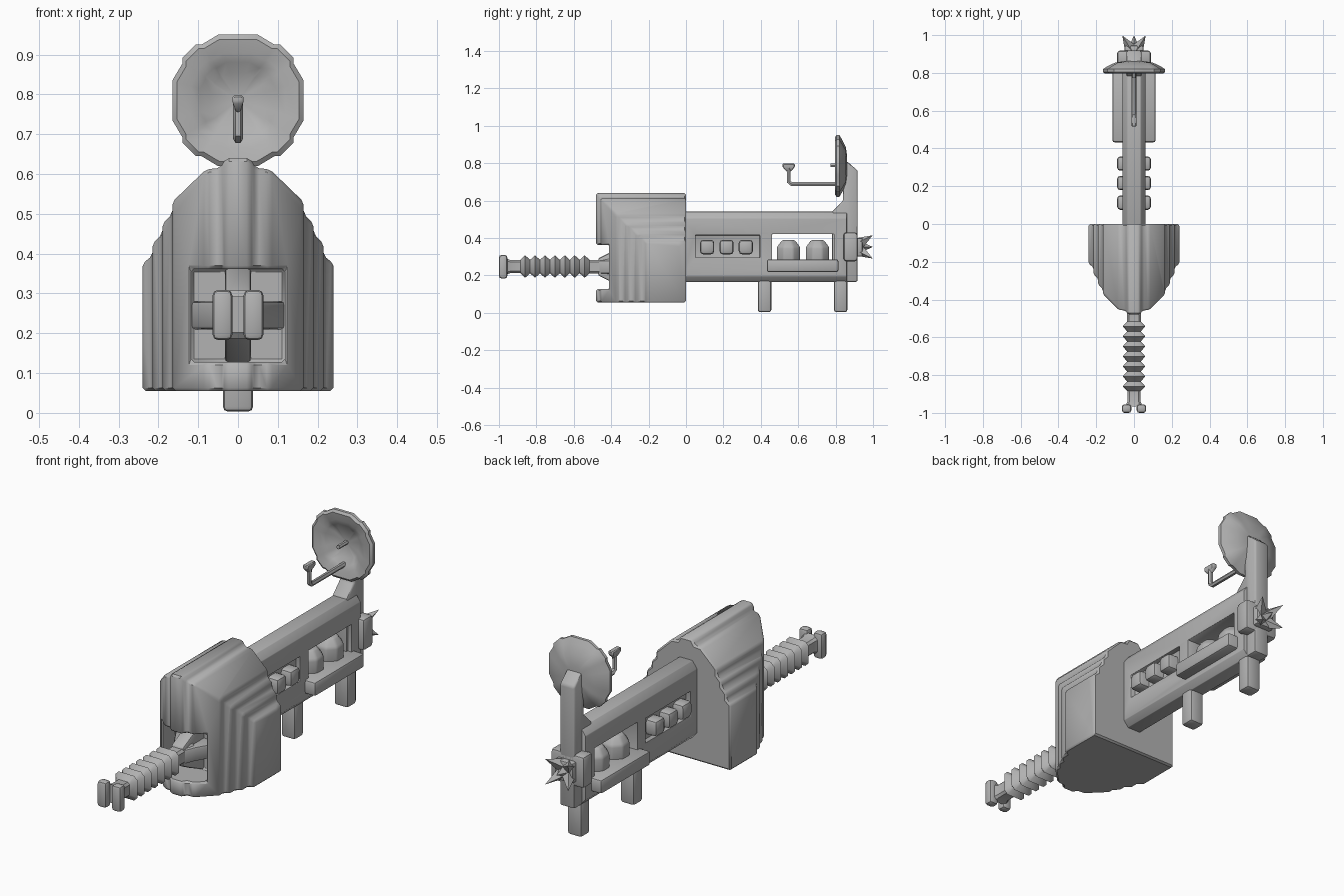
import bpy, bmesh, math
from mathutils import Vector

if "Cube" in bpy.data.objects:
    bpy.data.objects.remove(bpy.data.objects["Cube"])

grey = bpy.data.materials.new("stone grey")
grey.use_nodes = True
COL = (0.45, 0.45, 0.45, 1)
grey.diffuse_color = COL
for n in grey.node_tree.nodes:
    if n.type == 'BSDF_PRINCIPLED':
        n.inputs["Base Color"].default_value = COL
        n.inputs["Roughness"].default_value = 0.8


def activate(ob):
    bpy.ops.object.select_all(action='DESELECT')
    ob.select_set(True)
    bpy.context.view_layer.objects.active = ob


def make(name, bm):
    bmesh.ops.recalc_face_normals(bm, faces=bm.faces)
    me = bpy.data.meshes.new(name)
    bm.to_mesh(me)
    bm.free()
    ob = bpy.data.objects.new(name, me)
    bpy.context.collection.objects.link(ob)
    me.materials.append(grey)
    return ob


def finish(ob, bevel=0.0, segs=2):
    activate(ob)
    if bevel:
        m = ob.modifiers.new("bevel", 'BEVEL')
        m.width, m.segments, m.limit_method = bevel, segs, 'ANGLE'
        m.angle_limit = math.radians(35)
        bpy.ops.object.modifier_apply(modifier=m.name)
    bpy.ops.object.shade_smooth_by_angle(angle=math.radians(40))
    return ob


def boolean(ob, cutter, op):
    activate(ob)
    m = ob.modifiers.new("bool", 'BOOLEAN')
    m.operation, m.object, m.solver = op, cutter, 'EXACT'
    bpy.ops.object.modifier_apply(modifier=m.name)
    bpy.data.objects.remove(cutter)


def loft(name, rings):
    """Skin equal-length rings of points, capping both ends."""
    bm = bmesh.new()
    rows = [[bm.verts.new(p) for p in r] for r in rings]
    n = len(rows[0])
    for a, b in zip(rows, rows[1:]):
        for i in range(n):
            bm.faces.new((a[i], a[(i + 1) % n], b[(i + 1) % n], b[i]))
    bm.faces.new(rows[0])
    bm.faces.new(rows[-1])
    return make(name, bm)


def box(name, x, y, z):
    quad = [(x[0], y[0]), (x[1], y[0]), (x[1], y[1]), (x[0], y[1])]
    return loft(name, [[(a, b, h) for a, b in quad] for h in z])


def mirrored(half):
    return half + [(-a, b) for a, b in reversed(half)]


def along_y(name, half, y0, y1):
    pts = mirrored(half)
    return loft(name, [[(a, y, b) for a, b in pts] for y in (y0, y1)])


# Stepped housing: front outline intersected with plan outline
steps = [(.24, .375), (.215, .395), (.215, .425), (.19, .45), (.19, .475),
         (.165, .5), (.165, .53), (.08, .612), (.045, .615), (.03, .64)]
plan = [(.24, -.21), (.215, -.23), (.215, -.265), (.19, -.29), (.19, -.32),
        (.165, -.345), (.165, -.37), (.08, -.455), (.045, -.458), (.03, -.48)]
housing = along_y("housing", [(.24, .055)] + steps, -.6, 0)
pts = mirrored([(.24, .1)] + plan)
boolean(housing, loft("cutter", [[(a, b, h) for a, b in pts] for h in (0, .8)]), 'INTERSECT')
boolean(housing, box("cutter", (-.118, .118), (-.6, -.31), (.128, .362)), 'DIFFERENCE')
finish(housing, .008, 1)

# Flared cross struts inside the mouth
for name, ends in (("mouth_cross_bar", ((.035, .035, -.47), (.06, .035, -.41), (.125, .035, -.3))),
                   ("mouth_upright", ((.033, .045, -.47), (.033, .075, -.41), (.033, .125, -.3)))):
    strut = loft(name, [[(sx * w, y, .245 + sz * h) for sx, sz in ((-1, -1), (1, -1), (1, 1), (-1, 1))]
                        for w, h, y in ends])
    finish(strut, .01)

# Ribbed square drill shaft
rows = [(-.965, .045), (-.94, .035), (-.885, .035)]
for i in range(7):
    y = -.86 + i * .053
    rows += [(y, .06), (y + .0265, .036)]
rows += [(-.47, .036), (-.40, .045)]
shaft = loft("drill_shaft", [[(sx * r, y, .247 + sz * r) for sx, sz in
                              ((-1, -.7), (-.7, -1), (.7, -1), (1, -.7), (1, .7), (.7, 1), (-.7, 1), (-1, .7))]
                             for y, r in rows])
finish(shaft)
for s, side in ((1, "left"), (-1, "right")):
    prong = box("drill_prong_" + side, sorted((s * .014, s * .064)), (-1, -.955), (.183, .309))
    finish(prong, .014)

# Long beam with window and side recesses
beam = along_y("beam", [(.035, .165), (.06, .195), (.06, .505), (.035, .54)], -.02, .86)
boolean(beam, box("cutter", (-.2, .2), (.46, .79), (.25, .42)), 'DIFFERENCE')
for s in (1, -1):
    boolean(beam, box("cutter", sorted((s * .035, s * .2)), (.05, .395), (.295, .415)), 'DIFFERENCE')
finish(beam, .009)

# Shelf, domes and side knobs
finish(box("shelf", (-.114, .114), (.432, .815), (.217, .286)), .012)
for i, y in enumerate((.548, .703)):
    dome = loft("dome_%d" % (i + 1), [[(r * math.cos(a), y + r * math.sin(a), z) for a in
                                       [(k + .5) * math.pi / 4 for k in range(8)]]
                                      for z, r in ((.26, .067), (.35, .067), (.388, .038))])
    finish(dome, .008)
for i, y in enumerate((.113, .217, .32)):
    finish(box("knob_%d" % (i + 1), (-.09, .09), (y - .038, y + .038), (.312, .39)), .018)

# Legs
for name, y in (("middle_leg", .42), ("rear_leg", .827)):
    finish(box(name, (-.038, .038), (y - .036, y + .036), (.003, .2)), .013)

# Rear mast and collar
side = [(.78, .165), (.918, .165), (.918, .76), (.86, .81), (.84, .81), (.84, .6), (.78, .54)]
finish(loft("mast", [[(x, y, z) for y, z in side] for x in (-.04, .04)]), .012)
finish(box("collar", (-.09, .09), (.842, .918), (.275, .43)), .016)
finish(box("collar_hub", (-.05, .05), (.9, .945), (.3, .4)), .01)

# Spiked star on the back
tips = [(a, b) for a in (-1, 1) for b in (-1, 1)] + [(0, 0)]
for i, (a, b) in enumerate(tips):
    bm = bmesh.new()
    base, tip = Vector((a * .02, .93, .352 + b * .02)), Vector((a * .062, .998, .352 + b * .062))
    d = tip - base
    bmesh.ops.create_cone(bm, cap_ends=True, segments=4, radius1=.032, radius2=0, depth=d.length)
    bm.transform(d.to_track_quat('Z', 'Y').to_matrix().to_4x4())
    bmesh.ops.translate(bm, verts=bm.verts, vec=(base + tip) / 2)
    finish(make("spike_%d" % (i + 1), bm))

# Dish with a notched rim and hollow face
q = [(.165, .05), (.14, .092), (.14, .106), (.106, .14), (.092, .14), (.05, .165)]
rim = q + [(-a, b) for a, b in reversed(q)]
rim += [(-a, -b) for a, b in rim]
profile = [(.3, .862), (.6, .855), (.85, .835), (1, .82), (1, .805),
           (.93, .796), (.72, .803), (.58, .812), (.42, .832), (.05, .838)]
finish(loft("dish", [[(a * s, y, .785 + b * s) for a, b in rim] for s, y in profile]))


# Bent feed arm and centre pin
def rod(name, path, r):
    cu = bpy.data.curves.new(name, 'CURVE')
    cu.dimensions, cu.bevel_depth, cu.bevel_resolution, cu.use_fill_caps = '3D', r, 1, True
    sp = cu.splines.new('POLY')
    sp.points.add(len(path) - 1)
    for p, co in zip(sp.points, path):
        p.co = (*co, 1)
    ob = bpy.data.objects.new(name, cu)
    bpy.context.collection.objects.link(ob)
    cu.materials.append(grey)
    activate(ob)
    bpy.ops.object.convert(target='MESH')
    finish(bpy.context.view_layer.objects.active)


rod("feed_arm", [(0, .85, .688), (0, .565, .688), (0, .55, .7), (0, .55, .78)], .012)
rod("centre_pin", [(0, .84, .788), (0, .772, .788)], .01)
finish(loft("feed_head", [[(sx * r * .4, .549 + sy * r, z) for sx, sy in ((-1, -1), (1, -1), (1, 1), (-1, 1))]
                          for z, r in ((.755, .012), (.78, .033), (.797, .033))]), .004, 1)
